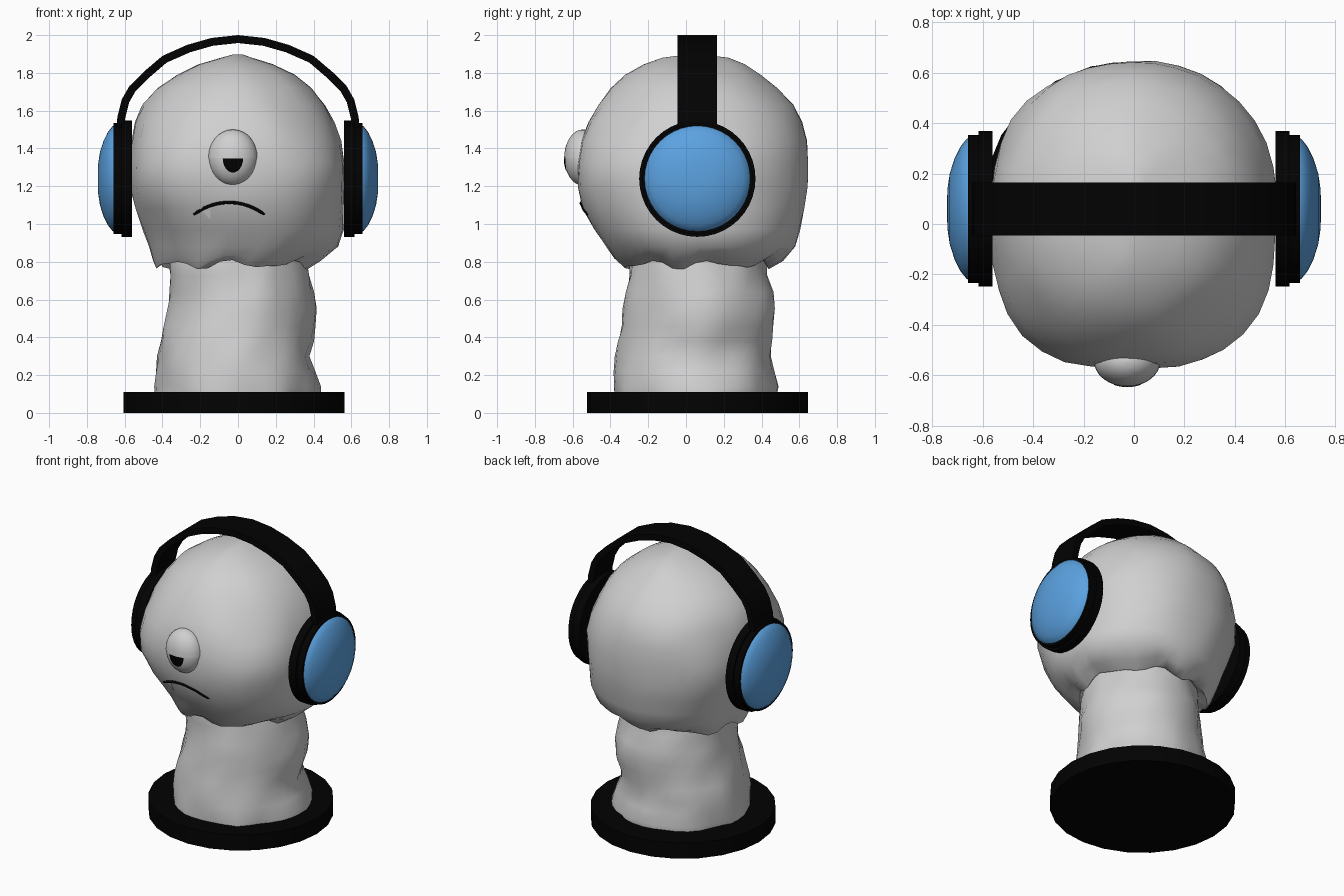
import bpy, bmesh, math
from mathutils import Vector, noise
from mathutils.bvhtree import BVHTree

if "Cube" in bpy.data.objects:
    bpy.data.objects.remove(bpy.data.objects["Cube"])


def material(name, rgb):
    m = bpy.data.materials.new(name)
    m.diffuse_color = (*rgb, 1)
    m.use_nodes = True
    m.node_tree.nodes["Principled BSDF"].inputs["Base Color"].default_value = m.diffuse_color
    return m


GREY = material("clay grey", (0.63, 0.63, 0.63))
BLACK = material("black", (0.0006, 0.0006, 0.0006))
BLUE = material("blue", (0.105, 0.36, 0.75))
WHITE = material("tooth white", (0.80, 0.80, 0.80))


def make(name, verts, faces, mat, angle=None):
    me = bpy.data.meshes.new(name)
    me.from_pydata(verts, [], faces)
    bm = bmesh.new()
    bm.from_mesh(me)
    bmesh.ops.recalc_face_normals(bm, faces=bm.faces)
    bm.to_mesh(me)
    bm.free()
    me.materials.append(mat)
    ob = bpy.data.objects.new(name, me)
    bpy.context.collection.objects.link(ob)
    if angle:
        bpy.ops.object.select_all(action='DESELECT')
        ob.select_set(True)
        bpy.context.view_layer.objects.active = ob
        bpy.ops.object.shade_smooth_by_angle(angle=math.radians(angle))
    return ob


def loft(name, rings, mat, angle=None, caps=(True, True)):
    """Skin equal-length rings of points, capping the chosen ends."""
    n = len(rings[0])
    faces = [(i * n + j, i * n + (j + 1) % n, (i + 1) * n + (j + 1) % n, (i + 1) * n + j)
             for i in range(len(rings) - 1) for j in range(n)]
    last = (len(rings) - 1) * n
    if caps[0]:
        faces.append(tuple(range(n)))
    if caps[1]:
        faces.append(tuple(range(last, last + n)))
    return make(name, [p for r in rings for p in r], faces, mat, angle)


def lumpy_rings(levels, n, power, amp, freq, scallop=None):
    """Squarish rings from (z, x0, x1, y0, y1) levels, roughened with noise."""
    rings = []
    for k, (z, x0, x1, y0, y1) in enumerate(levels):
        ring = []
        for j in range(n):
            a = 2 * math.pi * j / n
            c, s = math.cos(a), math.sin(a)
            e = power(z, s)
            f = (abs(c) ** e + abs(s) ** e) ** (-1 / e)
            p = Vector(((x0 + x1) / 2 + (x1 - x0) / 2 * c * f,
                        (y0 + y1) / 2 + (y1 - y0) / 2 * s * f, z))
            d = noise.noise(p * freq) + 0.5 * noise.noise(p * freq * 2.3)
            p += Vector((c, s, 0)) * d * amp
            if scallop and k in scallop:
                p.z += scallop[k] * (math.sin(7 * a) + 0.6 * math.sin(11 * a + 1))
            ring.append(p)
        rings.append(ring)
    return rings


# Round base
loft("base", [[(-0.02 + 0.585 * math.cos(t * math.pi / 12), 0.06 + 0.585 * math.sin(t * math.pi / 12), z)
               for t in range(24)] for z in (0, 0.11)], BLACK, 30)

# Wrinkled neck, open where it is buried in the base and head
neck = [(0.10, -.44, .43, -.38, .48), (0.14, -.44, .43, -.385, .485), (0.22, -.43, .41, -.38, .46),
        (0.30, -.425, .385, -.37, .45), (0.38, -.41, .39, -.355, .455), (0.46, -.385, .395, -.335, .465),
        (0.55, -.37, .405, -.32, .47), (0.64, -.37, .40, -.31, .46), (0.73, -.37, .375, -.31, .43),
        (0.80, -.37, .36, -.31, .42), (0.85, -.36, .35, -.30, .41)]
loft("neck", lumpy_rings(neck, 36, lambda z, s: 2.0, 0.022, 5.0), GREY, 60, (False, False))


# Lumpy head with a ragged lower edge, squarest around the face
def head_power(z, s):
    return 2.0 + (0.6 if s < 0 else 0.35) * math.exp(-((z - 1.28) / 0.25) ** 2)


head = [(0.85, -.34, .33, -.28, .39), (0.82, -.38, .345, -.30, .405), (0.785, -.44, .38, -.34, .44),
        (0.82, -.46, .45, -.385, .51), (0.88, -.48, .53, -.43, .58), (0.97, -.505, .56, -.49, .605),
        (1.08, -.54, .565, -.545, .625), (1.2, -.57, .565, -.575, .64), (1.32, -.57, .565, -.58, .645),
        (1.44, -.56, .54, -.56, .64), (1.54, -.54, .505, -.515, .61), (1.63, -.50, .46, -.46, .565),
        (1.72, -.425, .39, -.395, .48), (1.79, -.32, .30, -.32, .40), (1.845, -.21, .19, -.23, .32),
        (1.88, -.09, .08, -.13, .23), (1.897, -.03, .03, 0, .10)]
head_ob = loft("head", lumpy_rings(head, 40, head_power, 0.014, 4.0, {1: .012, 2: .018, 3: .012}),
               GREY, 60, (False, True))

bvh = BVHTree.FromPolygons([v.co for v in head_ob.data.vertices],
                           [p.vertices for p in head_ob.data.polygons])


def on_face(x, z, lift):
    """Point on the front of the head, raised a little."""
    hit = bvh.ray_cast(Vector((x, -2, z)), Vector((0, 1, 0)))[0]
    return Vector((x, hit.y - lift, z))


# Eyeball, with a slightly larger upper lid
EYE, RAD = Vector((-0.027, -0.545, 1.35)), Vector((0.13, 0.099, 0.149))


def ellipsoid(name, scale, z_angles):
    rings = [[EYE + Vector((RAD.x * math.cos(b) * math.cos(a), RAD.y * math.cos(b) * math.sin(a),
                            RAD.z * math.sin(b))) * scale
              for a in (2 * math.pi * j / 32 for j in range(32))]
             for b in (math.radians(d) for d in z_angles)]
    loft(name, rings, GREY, 40)


ellipsoid("eyeball", 0.99, range(-88, 89, 11))
ellipsoid("upper_eyelid", 1.01, range(0, 89, 11))

# Half-round pupil hugging the eyeball
pupil = []
for r in (0.0, 0.35, 0.7, 1.0):
    for k in range(13):
        a = math.pi * (1 + k / 12)
        x, z = 0.054 * r * math.cos(a), -0.002 + 0.076 * r * math.sin(a)
        y = -RAD.y * math.sqrt(1 - (x / RAD.x) ** 2 - (z / RAD.z) ** 2) - 0.003
        pupil.append(EYE + Vector((x, y, z)))
make("pupil", pupil, [(i * 13 + k, i * 13 + k + 1, i * 13 + k + 14, i * 13 + k + 13)
                      for i in range(3) for k in range(12)], BLACK)

# Frowning mouth
rings = []
for i in range(21):
    t = i / 20 * 2 - 1
    c = on_face(-0.047 + 0.188 * t, 1.114 - 0.064 * abs(t) ** 2.1, 0.001)
    r = 0.0085 if abs(t) < 0.95 else 0.005
    tilt = Vector((0.7 * t, 0, 1)).normalized()
    rings.append([c + tilt * r * math.cos(a) + Vector((0, r * math.sin(a), 0))
                  for a in (math.pi * j / 4 for j in range(8))])
loft("mouth", rings, BLACK, 50)

# Single tooth
front = [on_face(x, z, 0.007) for x, z in ((-0.205, 1.08), (-0.143, 1.105), (-0.147, 1.025))]
loft("tooth", [front, [p + Vector((0, 0.03, 0)) for p in front]], WHITE)

# Headband: a flat strap swept over the head
half = [(.645, 1.50), (.638, 1.57), (.615, 1.66), (.575, 1.73), (.50, 1.805), (.40, 1.89),
        (.27, 1.948), (.14, 1.985)]
path = [Vector((-x, 0, z)) for x, z in half] + [Vector((0, 0, 2.0))] + \
       [Vector((x, 0, z)) for x, z in reversed(half)]
rings = []
for i, p in enumerate(path):
    d = (path[min(i + 1, len(path) - 1)] - path[max(i - 1, 0)]).normalized()
    inner = p + Vector((d.z, 0, -d.x)) * 0.042
    rings.append([Vector((q.x, y, q.z)) for q, y in
                  ((p, -0.045), (p, 0.165), (inner, 0.165), (inner, -0.045))])
loft("headband", rings, BLACK, 30)


# Ear cups: stepped black rims and blue domes on both sides
def turned(name, side, profile, mat, angle):
    rings = [[(side * x, 0.06 + r * math.cos(a), 1.24 + r * math.sin(a))
              for a in (2 * math.pi * j / 40 for j in range(40))] for x, r in profile]
    loft(name, rings, mat, angle)


for side, label in ((-1, "left"), (1, "right")):
    turned(label + "_ear_rim", side, [(.562, .308), (.617, .308), (.617, .294), (.659, .294)], BLACK, 30)
    turned(label + "_ear_dome", side, [(.655, .281), (.664, .278), (.69, .245), (.712, .20),
                                       (.731, .14), (.74, .08), (.742, .02)], BLUE, 50)
